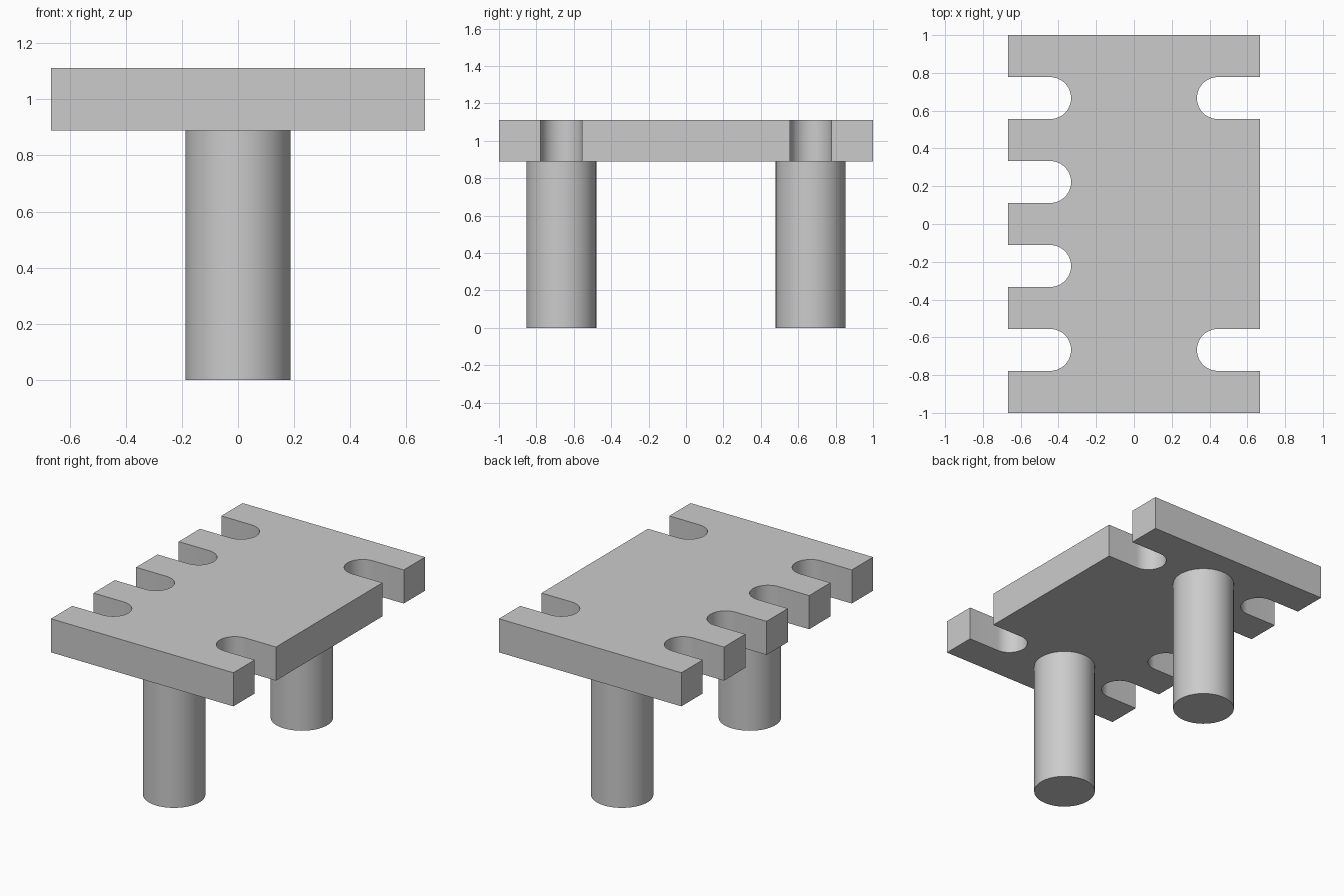
import bpy
import bmesh
from math import cos, sin, pi, radians

cube = bpy.data.objects.get("Cube")
if cube:
    bpy.data.objects.remove(cube, do_unlink=True)

HALF_X, HALF_Y = 2 / 3, 1.0
TOP, UNDERSIDE = 1.111, 0.889
SLOT_R = 1 / 9
SLOT_CENTRE_X = 4 / 9
LEG_R, LEG_Y = 0.187, 2 / 3
ARC_STEPS = 24

grey = bpy.data.materials.new("plain grey")
grey.use_nodes = True
colour = (0.6, 0.6, 0.6, 1)
grey.diffuse_color = colour
grey.node_tree.nodes["Principled BSDF"].inputs["Base Color"].default_value = colour


def finish(bm, name):
    """Turn a bmesh into a grey object, smooth with sharp edges."""
    bmesh.ops.recalc_face_normals(bm, faces=bm.faces)
    mesh = bpy.data.meshes.new(name)
    bm.to_mesh(mesh)
    bm.free()
    mesh.materials.append(grey)
    obj = bpy.data.objects.new(name, mesh)
    bpy.context.collection.objects.link(obj)
    bpy.ops.object.select_all(action='DESELECT')
    obj.select_set(True)
    bpy.context.view_layer.objects.active = obj
    bpy.ops.object.shade_smooth_by_angle(angle=radians(30))
    return obj


def slotted_edge(side, centres):
    """Outline of one long edge, front to back, with round-ended slots."""
    pts = [(side * HALF_X, -HALF_Y)]
    for y in centres:
        pts.append((side * HALF_X, y - SLOT_R))
        for i in range(ARC_STEPS + 1):
            a = -pi / 2 + pi * i / ARC_STEPS
            pts.append((side * (SLOT_CENTRE_X - SLOT_R * cos(a)), y + SLOT_R * sin(a)))
        pts.append((side * HALF_X, y + SLOT_R))
    pts.append((side * HALF_X, HALF_Y))
    return pts


# Table top: two slots on the left edge, four on the right
outline = slotted_edge(1, (-2 / 3, 2 / 3))
outline += reversed(slotted_edge(-1, (-2 / 3, -2 / 9, 2 / 9, 2 / 3)))
bm = bmesh.new()
base = bm.faces.new([bm.verts.new((x, y, UNDERSIDE)) for x, y in outline])
raised = bmesh.ops.extrude_face_region(bm, geom=[base], use_keep_orig=True)
top_verts = [v for v in raised["geom"] if isinstance(v, bmesh.types.BMVert)]
bmesh.ops.translate(bm, verts=top_verts, vec=(0, 0, TOP - UNDERSIDE))
finish(bm, "slotted_top")

# Round legs
for name, y in (("front_leg", -LEG_Y), ("back_leg", LEG_Y)):
    bm = bmesh.new()
    bmesh.ops.create_cone(bm, cap_ends=True, segments=64, radius1=LEG_R,
                          radius2=LEG_R, depth=UNDERSIDE)
    leg = finish(bm, name)
    leg.location = (0, y, UNDERSIDE / 2)
